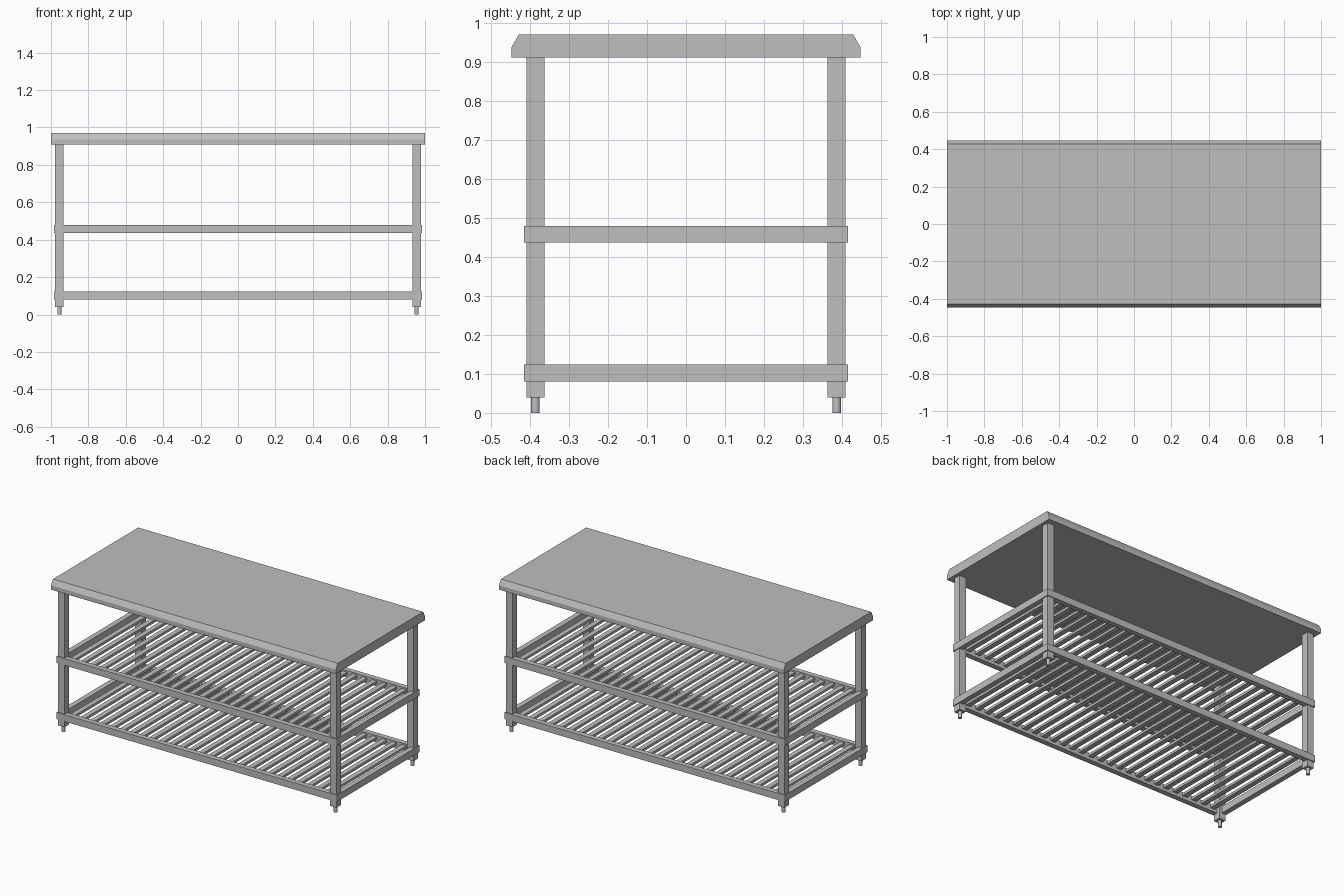
import bpy, bmesh
from mathutils import Matrix

if "Cube" in bpy.data.objects:
    bpy.data.objects.remove(bpy.data.objects["Cube"], do_unlink=True)

# One brushed steel colour
steel = bpy.data.materials.new("steel_grey")
steel.use_nodes = True
GREY = (0.52, 0.52, 0.52, 1)
steel.diffuse_color = GREY
steel.node_tree.nodes["Principled BSDF"].inputs["Base Color"].default_value = GREY


def finish(name, bm):
    bmesh.ops.recalc_face_normals(bm, faces=bm.faces)
    mesh = bpy.data.meshes.new(name)
    bm.to_mesh(mesh)
    bm.free()
    mesh.materials.append(steel)
    obj = bpy.data.objects.new(name, mesh)
    bpy.context.collection.objects.link(obj)
    return obj


def add_box(bm, center, size):
    matrix = Matrix.Translation(center) @ Matrix.Diagonal((*size, 1))
    bmesh.ops.create_cube(bm, size=1, matrix=matrix)


def box(name, center, size):
    bm = bmesh.new()
    add_box(bm, center, size)
    return finish(name, bm)


# Worktop: chamfered profile extruded along x
bm = bmesh.new()
profile = [(-0.447, 0.91), (0.447, 0.91), (0.447, 0.937),
           (0.428, 0.97), (-0.428, 0.97), (-0.447, 0.937)]
face = bm.faces.new([bm.verts.new((-1, y, z)) for y, z in profile])
extruded = bmesh.ops.extrude_face_region(bm, geom=[face])["geom"]
bmesh.ops.translate(bm, vec=(2, 0, 0),
                    verts=[v for v in extruded if isinstance(v, bmesh.types.BMVert)])
finish("worktop", bm)

# Legs with round adjustable feet
LEG_X, LEG_Y, LEG = 0.955, 0.386, 0.046
for sx, side in ((-1, "right"), (1, "left")):
    for sy, end in ((-1, "front"), (1, "back")):
        x, y = sx * LEG_X, sy * LEG_Y
        box(f"{end}_{side}_leg", (x, y, 0.475), (LEG, LEG, 0.87))
        bm = bmesh.new()
        bmesh.ops.create_cone(bm, cap_ends=True, segments=24, radius1=0.011,
                              radius2=0.011, depth=0.042,
                              matrix=Matrix.Translation((x, y, 0.021)))
        foot = finish(f"{end}_{side}_foot", bm)
        bpy.ops.object.select_all(action="DESELECT")
        foot.select_set(True)
        bpy.context.view_layer.objects.active = foot
        bpy.ops.object.shade_smooth_by_angle()

# Slatted shelves: four rails and a row of crosswise slats
OUT_X, OUT_Y, RAIL, HEIGHT, SLATS = 0.984, 0.415, 0.033, 0.043, 27
for level, z in (("lower", 0.102), ("upper", 0.458)):
    for s, end, side in ((-1, "front", "right"), (1, "back", "left")):
        box(f"{level}_{end}_rail", (0, s * (OUT_Y - RAIL / 2), z),
            (2 * OUT_X, RAIL, HEIGHT))
        box(f"{level}_{side}_rail", (s * (OUT_X - RAIL / 2), 0, z),
            (RAIL, 2 * (OUT_Y - RAIL), HEIGHT))
    bm = bmesh.new()
    span = 2 * (OUT_X - RAIL)
    pitch = span / (SLATS + 0.5)
    for i in range(SLATS):
        x = (i - (SLATS - 1) / 2) * pitch
        add_box(bm, (x, 0, z + 0.005), (0.032, 2 * (OUT_Y - RAIL) + 0.01, 0.016))
    finish(f"{level}_slats", bm)
